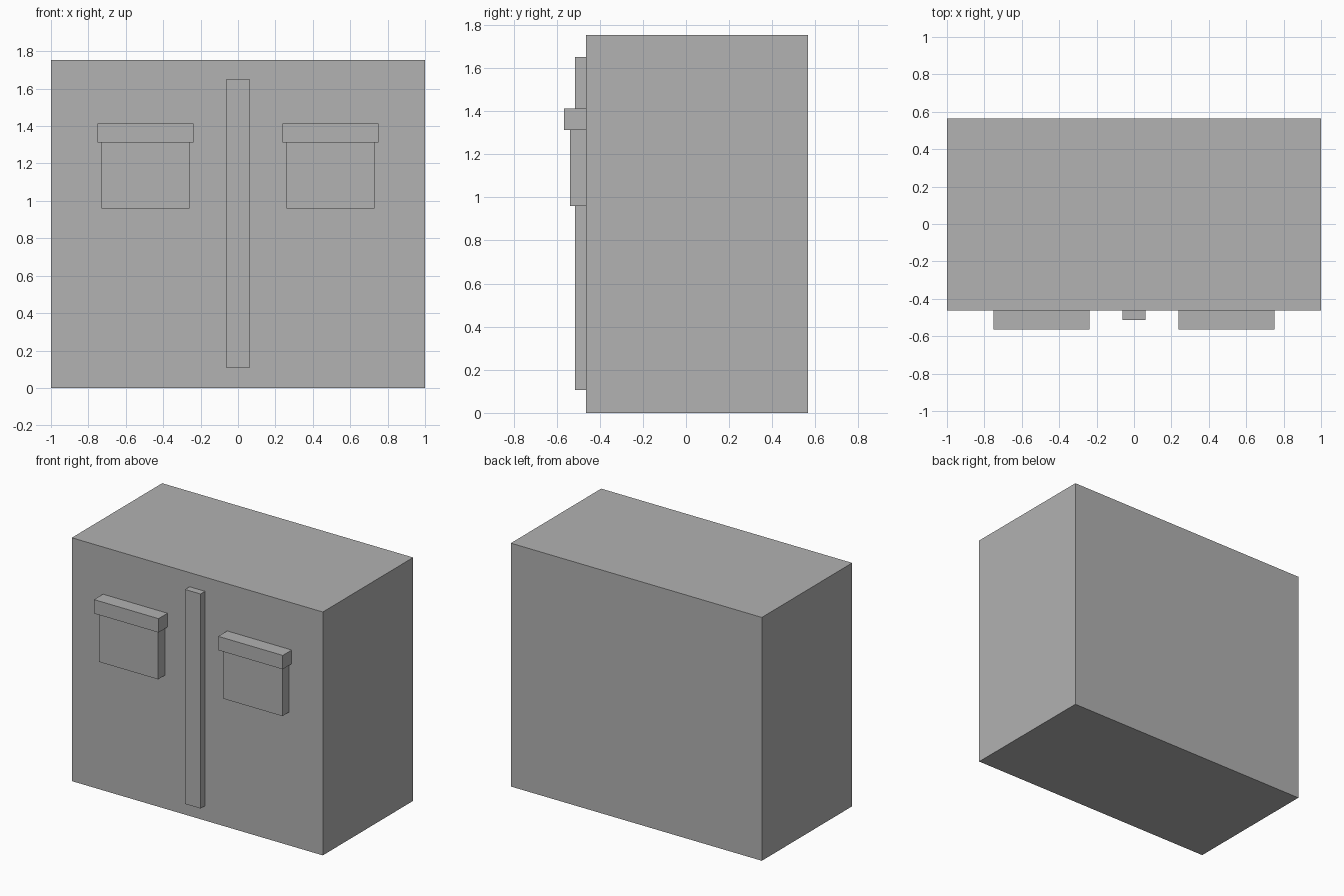
import bpy

if "Cube" in bpy.data.objects:
    bpy.data.objects.remove(bpy.data.objects["Cube"])

grey = bpy.data.materials.new("plain grey")
grey.diffuse_color = (0.445, 0.445, 0.445, 1.0)
grey.use_nodes = True
grey.node_tree.nodes["Principled BSDF"].inputs["Base Color"].default_value = grey.diffuse_color


def box(name, x, y, z):
    """Axis-aligned box from (min, max) ranges."""
    bpy.ops.mesh.primitive_cube_add(size=1)
    ob = bpy.context.object
    ob.name = name
    for v in ob.data.vertices:
        v.co = [r[0] if c < 0 else r[1] for c, r in zip(v.co, (x, y, z))]
    ob.data.materials.append(grey)
    return ob


FRONT = -0.463  # front face of the body

# Main block
box("body", (-1, 1), (FRONT, 0.565), (0, 1.753))

# Vertical strip down the middle of the front
box("centre_strip", (-0.062, 0.062), (-0.514, FRONT), (0.106, 1.651))

# Pocket with an overhanging flap on each side
for side, s in (("left", -1), ("right", 1)):
    cx = 0.495 * s
    box(side + "_pocket", (cx - 0.236, cx + 0.236), (-0.539, FRONT), (0.96, 1.313))
    box(side + "_pocket_flap", (cx - 0.257, cx + 0.257), (-0.565, FRONT), (1.313, 1.413))
